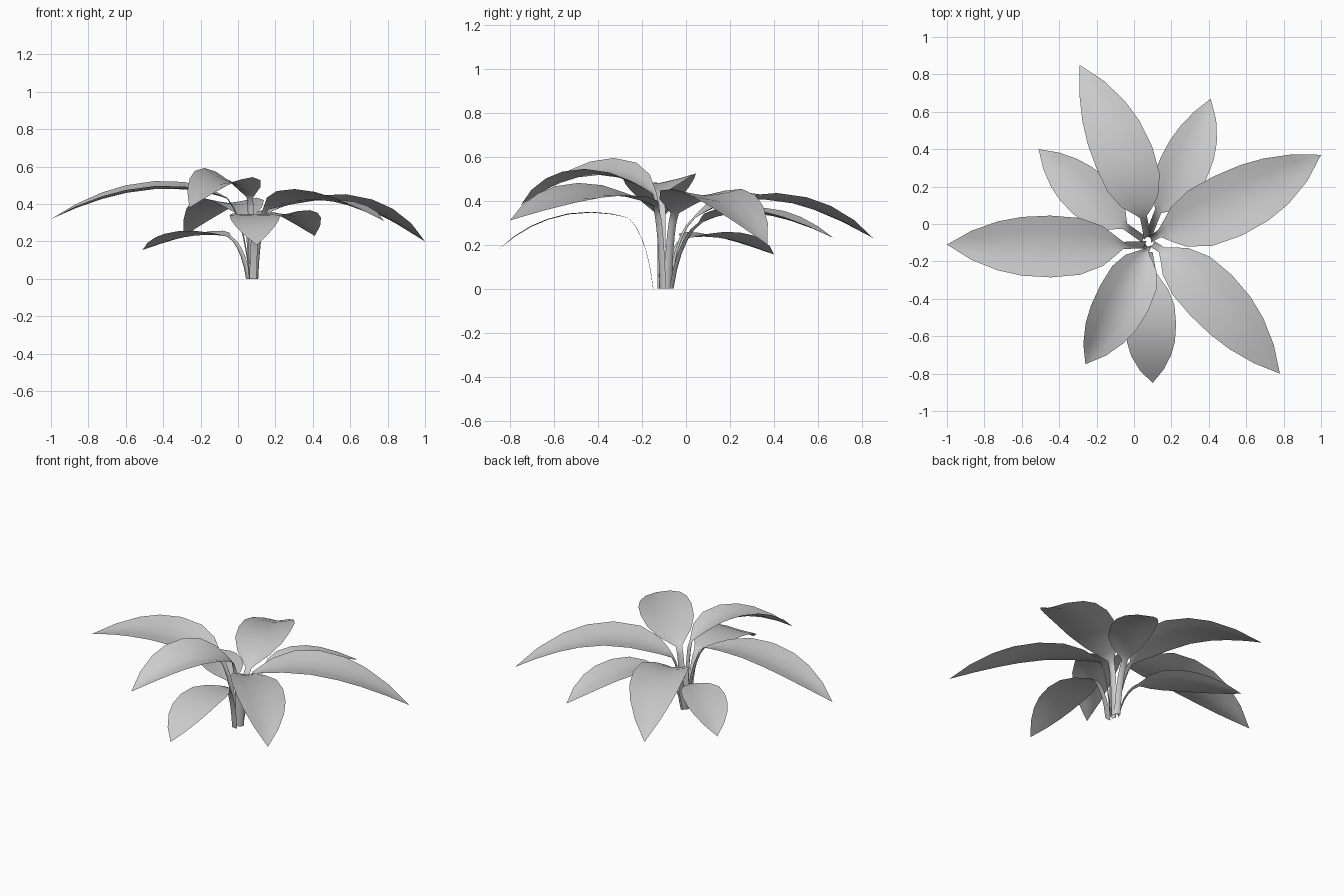
import bpy
import bmesh
import math
from mathutils import Vector

cube = bpy.data.objects.get("Cube")
if cube:
    bpy.data.objects.remove(cube, do_unlink=True)

# single flat colour
grey = bpy.data.materials.new("leaf grey")
grey.use_nodes = True
colour = (0.6, 0.6, 0.6, 1)
grey.diffuse_color = colour
grey.node_tree.nodes["Principled BSDF"].inputs["Base Color"].default_value = colour

STEM_WIDTH = 0.038
# blade outline: position along the blade, share of the full width
OUTLINE = [(0, 0.12), (0.06, 0.36), (0.13, 0.64), (0.27, 0.92), (0.44, 1),
           (0.6, 0.95), (0.73, 0.79), (0.87, 0.47), (1, 0)]
ACROSS = (-1, -0.5, 0, 0.5, 1)


def blade_point(neck, mid, tip, s):
    """Quadratic curve that passes through neck, middle and tip."""
    return (neck * (2 * s - 1) * (s - 1) + mid * 4 * s * (1 - s)
            + tip * s * (2 * s - 1))


def stem_point(base, bend, neck, s):
    return base * (1 - s) ** 2 + bend * 2 * s * (1 - s) + neck * s * s


def build_leaf(name, base, neck, mid, tip, width, fold=0.18, roll=0):
    base, neck, mid, tip = map(Vector, (base, neck, mid, tip))
    bend = base.lerp(neck, 0.25)
    bend.z = neck.z * 0.75

    # rows of the sheet: centre, half width, fold, tilt
    rows = []
    for i in range(5):
        rows.append((stem_point(base, bend, neck, i / 5), STEM_WIDTH / 2, fold * 2, 0))
    for s, share in OUTLINE:
        half = max(width * share, STEM_WIDTH if s == 0 else 0) / 2
        rows.append((blade_point(neck, mid, tip, s), half, fold, roll))

    bm = bmesh.new()
    previous = None
    for i, (centre, half, lift, tilt) in enumerate(rows):
        ahead = rows[min(i + 1, len(rows) - 1)][0]
        behind = rows[max(i - 1, 0)][0]
        tangent = (ahead - behind).normalized()
        heading = tangent if i > 5 else mid - neck
        side = Vector((heading.y, -heading.x, 0)).normalized()
        up = side.cross(tangent).normalized()
        if half == 0:
            line = [bm.verts.new(centre)] * len(ACROSS)
        else:
            line = [bm.verts.new(centre + side * half * u
                                 + up * half * (lift * abs(u) ** 1.3 + tilt * u))
                    for u in ACROSS]
        if previous:
            for j in range(len(ACROSS) - 1):
                corners = [previous[j], previous[j + 1], line[j + 1], line[j]]
                bm.faces.new(list(dict.fromkeys(corners)))
        previous = line
    bm.normal_update()
    for face in bm.faces:
        face.smooth = True
    mesh = bpy.data.meshes.new(name)
    bm.to_mesh(mesh)
    bm.free()
    mesh.materials.append(grey)
    leaf = bpy.data.objects.new(name, mesh)
    bpy.context.collection.objects.link(leaf)


# leaves: base, neck, middle, tip, width, then fold and sideways tilt
build_leaf("right_leaf", (.06, -.11, 0), (-.06, -.115, .43), (-.5, -.12, .475),
           (-1, -.11, .32), .33, roll=.08)
build_leaf("back_right_leaf", (.05, -.08, 0), (-.05, -.01, .225), (-.26, .17, .228),
           (-.51, .4, .155), .26)
build_leaf("back_leaf", (.07, -.07, 0), (.05, .04, .32), (-.07, .4, .402),
           (-.29, .85, .23), .32)
build_leaf("back_left_leaf", (.08, -.06, 0), (.13, .07, .3), (.28, .33, .34),
           (.41, .67, .23), .27)
build_leaf("left_leaf", (.09, -.08, 0), (.14, -.05, .34), (.55, .12, .415),
           (1, .37, .2), .35)
build_leaf("front_left_leaf", (.1, -.11, 0), (.15, -.14, .37), (.45, -.42, .422),
           (.78, -.8, .31), .31, roll=.18)
build_leaf("front_right_leaf", (.07, -.12, 0), (.06, -.15, .43), (-.07, -.43, .515),
           (-.26, -.75, .38), .29, fold=.36, roll=.17)
build_leaf("front_leaf", (.08, -.15, 0), (.1, -.26, .32), (.09, -.57, .33),
           (.1, -.85, .18), .27, fold=.03)
